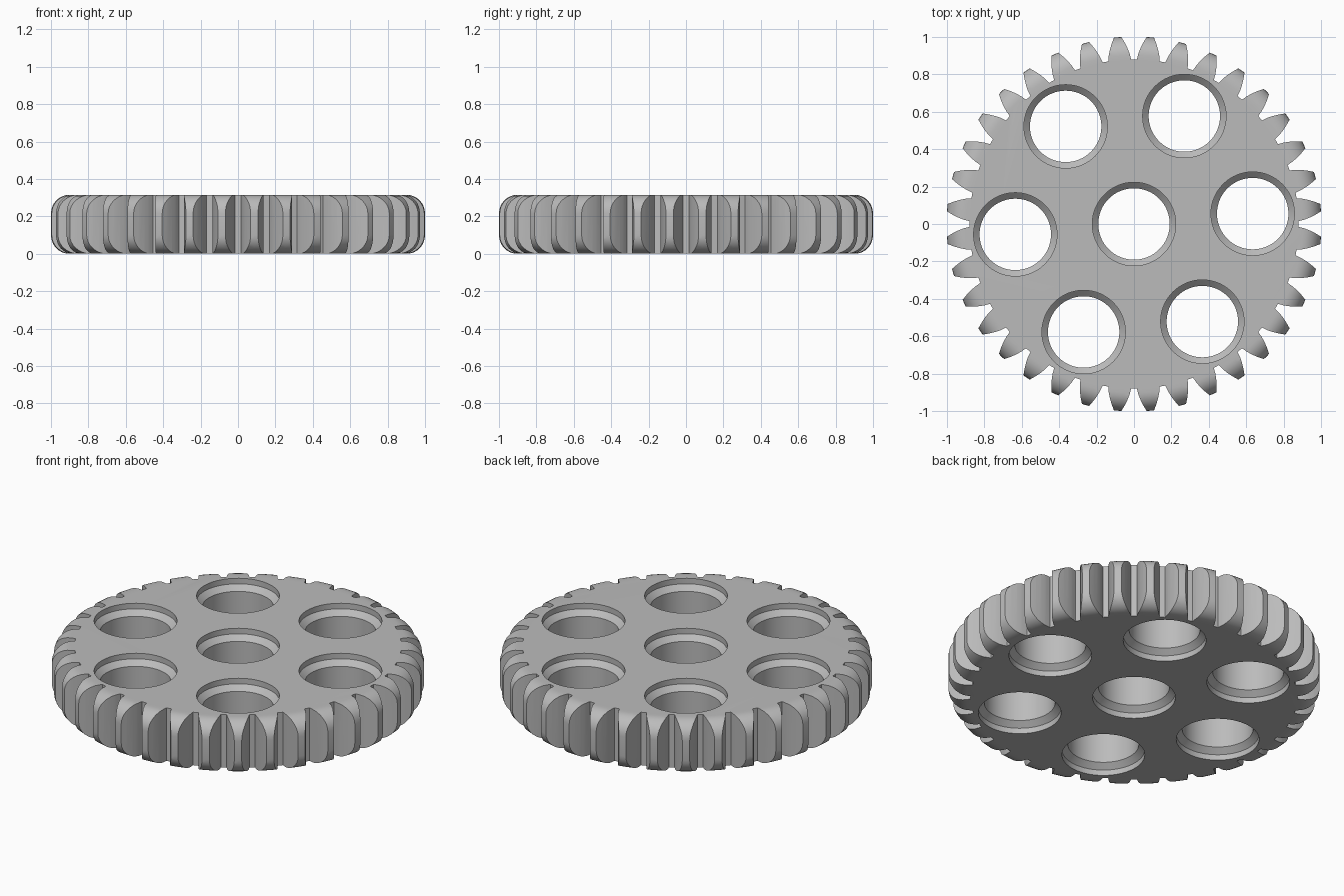
import bpy, bmesh, math
from math import sin, cos, radians, pi

cube = bpy.data.objects.get("Cube")
if cube:
    bpy.data.objects.remove(cube, do_unlink=True)

HEIGHT = 0.315
TEETH = 36
TIP_R = 1.002
ROUND = 0.1

steel = bpy.data.materials.new("grey_steel")
steel.use_nodes = True
steel.diffuse_color = (0.5, 0.5, 0.5, 1)
steel.node_tree.nodes["Principled BSDF"].inputs["Base Color"].default_value = (0.5, 0.5, 0.5, 1)


def stack(name, rings):
    """Skin a list of equal-length point rings and cap both ends."""
    bm = bmesh.new()
    loops = [[bm.verts.new(p) for p in ring] for ring in rings]
    n = len(loops[0])
    for a, b in zip(loops, loops[1:]):
        for i in range(n):
            j = (i + 1) % n
            bm.faces.new((a[i], a[j], b[j], b[i]))
    bm.faces.new(loops[0][::-1])
    bm.faces.new(loops[-1])
    bmesh.ops.recalc_face_normals(bm, faces=bm.faces)
    mesh = bpy.data.meshes.new(name)
    bm.to_mesh(mesh)
    bm.free()
    mesh.materials.append(steel)
    ob = bpy.data.objects.new(name, mesh)
    bpy.context.collection.objects.link(ob)
    return ob


def lathe(name, profile, segments, cx=0, cy=0):
    angles = [2 * pi * i / segments for i in range(segments)]
    return stack(name, [[(cx + r * cos(a), cy + r * sin(a), z) for a in angles]
                        for r, z in profile])


def combine(target, tool, operation):
    """Apply a boolean and discard the helper."""
    mod = target.modifiers.new("cut", 'BOOLEAN')
    mod.operation = operation
    mod.solver = 'EXACT'
    mod.object = tool
    tool.hide_render = True
    bpy.context.view_layer.objects.active = target
    bpy.ops.object.modifier_apply(modifier=mod.name)
    bpy.data.objects.remove(tool, do_unlink=True)


# Toothed prism: curved flanks given as (radius, half angle in degrees)
flank = [(0.88, 4.0), (0.91, 3.55), (0.94, 2.9), (0.97, 2.1), (1.0, 1.2), (1.03, 0.2)]
outline = []
for t in range(TEETH):
    mid = (t + 0.5) * 360 / TEETH
    side = [(r, mid - h) for r, h in flank] + [(r, mid + h) for r, h in reversed(flank)]
    outline += [(r * cos(radians(a)), r * sin(radians(a))) for r, a in side]
gear = stack("gear_wheel", [[(x, y, z) for x, y in outline] for z in (-0.1, HEIGHT + 0.1)])

# Round-edged disc that trims the tooth ends
arc = [(TIP_R - ROUND + ROUND * sin(a), ROUND - ROUND * cos(a))
       for a in (pi / 2 * i / 8 for i in range(9))]
blank = lathe("rounded_blank", arc + [(r, HEIGHT - z) for r, z in reversed(arc)], 216)
combine(gear, blank, 'INTERSECT')

# Stepped, chamfered holes: one in the middle and six around it
BORE, RIM, STEP, CHAMFER = 0.191, 0.223, 0.033, 0.063
half = [(RIM, -0.1), (RIM, STEP), (BORE, CHAMFER)]
hole_profile = half + [(r, HEIGHT - z) for r, z in reversed(half)]
centres = [(0, 0)] + [(0.637 * cos(radians(a)), 0.637 * sin(radians(a)))
                      for a in range(5, 365, 60)]
for cx, cy in centres:
    combine(gear, lathe("hole_cutter", hole_profile, 64, cx, cy), 'DIFFERENCE')

# Smooth shading with sharp tooth and rim edges
bpy.ops.object.select_all(action='DESELECT')
gear.select_set(True)
bpy.context.view_layer.objects.active = gear
bpy.ops.object.shade_smooth_by_angle(angle=radians(30))
